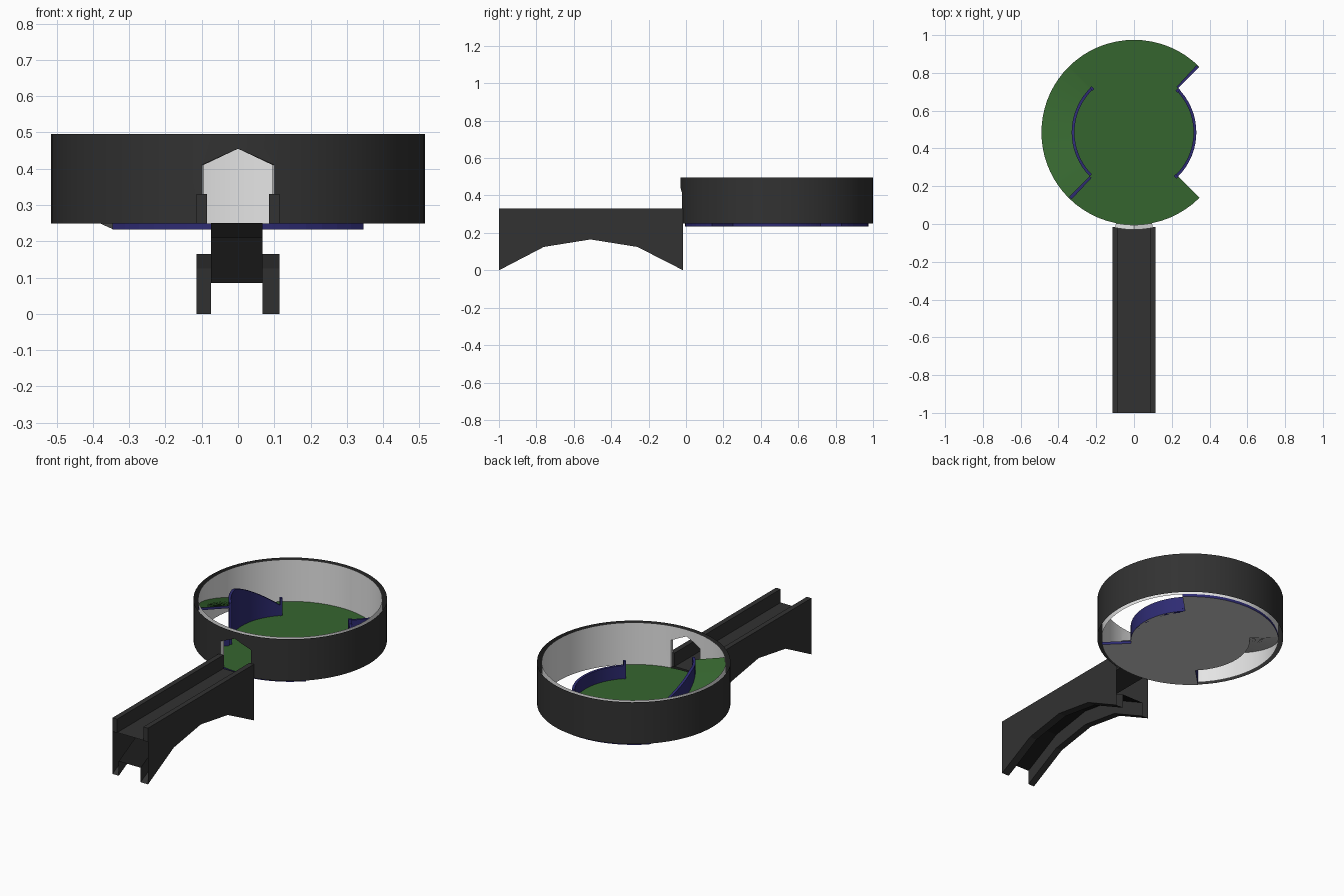
import bpy, bmesh, math

if "Cube" in bpy.data.objects:
    bpy.data.objects.remove(bpy.data.objects["Cube"])

CY, R_OUT, R_IN, R_WALL, R_FLOOR = 0.485, 0.515, 0.49, 0.33, 0.49
FLOOR, BASE, TOP = 0.249, 0.233, 0.495


def material(name, rgb):
    m = bpy.data.materials.new(name)
    m.diffuse_color = (*rgb, 1)
    m.use_nodes = True
    m.node_tree.nodes["Principled BSDF"].inputs["Base Color"].default_value = m.diffuse_color
    return m


DARK = material("dark grey", (0.032, 0.032, 0.032))
BLACK = material("black", (0.009, 0.009, 0.009))
LIGHT = material("light grey", (0.78, 0.78, 0.78))
GREEN = material("green", (0.036, 0.13, 0.028))
BLUE = material("blue", (0.027, 0.024, 0.17))
GREY = material("underside grey", (0.64, 0.64, 0.64))


def build(name, verts, faces, mats, rule=None, closed=True, smooth=False):
    """Make an object; rule(index, normal) picks the material of a face."""
    me = bpy.data.meshes.new(name)
    me.from_pydata(verts, [], faces)
    for m in mats:
        me.materials.append(m)
    if closed:
        bm = bmesh.new()
        bm.from_mesh(me)
        bmesh.ops.recalc_face_normals(bm, faces=bm.faces)
        bm.to_mesh(me)
        bm.free()
    me.update()
    for i, p in enumerate(me.polygons):
        if rule:
            p.material_index = rule(i, p.normal)
    ob = bpy.data.objects.new(name, me)
    bpy.context.collection.objects.link(ob)
    if smooth:
        bpy.ops.object.select_all(action='DESELECT')
        ob.select_set(True)
        bpy.context.view_layer.objects.active = ob
        bpy.ops.object.shade_smooth_by_angle(angle=math.radians(30))
    return ob


def polar(deg, r, z):
    a = math.radians(deg)
    return (r * math.cos(a), CY + r * math.sin(a), z)


def by_normal(i, n):
    return 0 if n.z > 0.5 else (1 if n.z < -0.5 else 2)


def sector(name, a0, a1, r0, r1, bottom, top, mats, rule=None, steps=18):
    """Closed arc-shaped bar whose bottom and top heights follow the angle."""
    v, f = [], []
    for k in range(steps + 1):
        a = a0 + (a1 - a0) * k / steps
        v += [polar(a, r0, bottom(a)), polar(a, r1, bottom(a)),
              polar(a, r1, top(a)), polar(a, r0, top(a))]
    for k in range(steps):
        for j in range(4):
            f.append((4*k + j, 4*k + (j+1) % 4, 4*k + 4 + (j+1) % 4, 4*k + 4 + j))
    n = 4 * steps
    f += [(3, 2, 1, 0), (n, n + 1, n + 2, n + 3)]
    return build(name, v, f, mats, rule, smooth=True)


# Ring: open-topped double wall with a pointed doorway facing the bridge
DOOR = math.degrees(math.asin(0.1 / R_OUT))
angles = [270 - DOOR + 2 * DOOR * k / 4 for k in range(5)]
angles += [270 + DOOR + (360 - 2 * DOOR) * k / 60 for k in range(1, 60)]
N = len(angles)


def door_height(k):
    return 0.41 + 0.045 * (1 - abs(k - 2) / 2)


for name, r, mat, flip in (("ring_outer_wall", R_OUT, DARK, False),
                           ("ring_inner_wall", R_IN, LIGHT, True)):
    verts, faces = [], []
    for k in range(N):
        b, e = (k, (k + 1) % N)
        over_door = k < 4
        za = door_height(b) if over_door else FLOOR
        zb = door_height(e) if over_door else FLOOR
        s = len(verts)
        verts += [polar(angles[b], r, za), polar(angles[e], r, zb),
                  polar(angles[e], r, TOP), polar(angles[b], r, TOP)]
        q = (s, s + 1, s + 2, s + 3)
        faces.append(q[::-1] if flip else q)
    ob = build(name, verts, faces, [mat], closed=False)
    bm = bmesh.new()
    bm.from_mesh(ob.data)
    bmesh.ops.remove_doubles(bm, verts=bm.verts, dist=0.0005)
    bm.to_mesh(ob.data)
    bm.free()
    for p in ob.data.polygons:
        p.use_smooth = True

# Doorway reveal joining both walls
path = [(angles[0], FLOOR)] + [(angles[k], door_height(k)) for k in range(5)]
path.append((angles[4], FLOOR))
verts = [polar(a, r, z) for a, z in path for r in (R_OUT, R_IN)]
faces = [(2*k, 2*k + 1, 2*k + 3, 2*k + 2) for k in range(6)]
build("door_reveal", verts, faces, [LIGHT], closed=False)

# Floor: inner disc with two wide fan-shaped wings
outline = []
for start, r in ((45, R_FLOOR), (135, R_WALL), (225, R_FLOOR), (315, R_WALL)):
    outline += [(start + 90 * k / 16, r) for k in range(17)]
n = len(outline)
verts = [polar(a, r, z) for z in (BASE, FLOOR) for a, r in outline]
faces = [tuple(range(n))[::-1], tuple(range(n, 2 * n))]
faces += [(k, (k+1) % n, n + (k+1) % n, n + k) for k in range(n)]
build("floor", verts, faces, [GREEN, GREY, BLUE], by_normal)


# Ramp climbing along the left side
def ramp_top(a):
    return FLOOR + 0.23 * (a - 135) / 90


def rail_top(a):
    return min(ramp_top(a) + 0.06 + 0.04 * math.sin(math.pi * (a - 135) / 90), TOP)


sector("ramp", 135, 225, R_WALL, R_FLOOR, lambda a: ramp_top(a) - 0.015,
       ramp_top, [GREEN, GREY, BLUE], by_normal)

# Curved walls between the disc and the outer sectors
sector("ramp_wall", 135, 225, 0.315, R_WALL, lambda a: FLOOR, rail_top, [BLUE])
sector("gap_wall", -45, 45, 0.315, R_WALL, lambda a: BASE,
       lambda a: 0.325, [BLUE])
for i, a in enumerate((-47.5, 42.5, 132.5)):
    sector(f"wall_post_{i}", a, a + 2.5, 0.312, 0.332, lambda a: FLOOR,
           lambda a: 0.35, [BLUE], steps=1)

# Low radial lips on the edges of the two floor wings
for i, a in enumerate((45, 225)):
    sector(f"wing_lip_{i}", a, a + 2, R_WALL, R_FLOOR - 0.005, lambda a: FLOOR,
           lambda a: 0.34, [BLUE], steps=1)

# Bridge: channel section swept over an arched underside, open at the ends
RAIL = 0.33
stations = [(-1, 0), (-0.76, 0.125), (-0.51, 0.165), (-0.26, 0.125), (-0.015, 0)]
verts, faces = [], []
for y, a in stations:
    section = [(-0.115, a), (-0.075, a), (-0.075, a + 0.085), (0.068, a + 0.085),
               (0.068, a), (0.115, a), (0.115, RAIL), (0.085, RAIL),
               (0.085, FLOOR + 0.002), (-0.085, FLOOR + 0.002),
               (-0.085, RAIL), (-0.115, RAIL)]
    verts += [(x, y, z) for x, z in section]
for s in range(4):
    for j in range(12):
        k = (j + 1) % 12
        faces.append((12*s + j, 12*s + k, 12*s + 12 + k, 12*s + 12 + j))
build("bridge", verts, faces, [DARK, BLACK], lambda i, n: 1 if i % 12 == 2 else 0)

# Small caps closing the ends of the bridge rails
for side, label in ((-1, "left"), (1, "right")):
    verts, faces = [], []
    for y in (-1, -0.015):
        s = len(verts)
        verts += [(side * x, y, z) for x, z in ((0.085, FLOOR), (0.115, FLOOR),
                                                (0.115, RAIL), (0.085, RAIL))]
        faces.append((s, s + 1, s + 2, s + 3))
    build(f"rail_caps_{label}", verts, faces, [DARK], closed=False)
